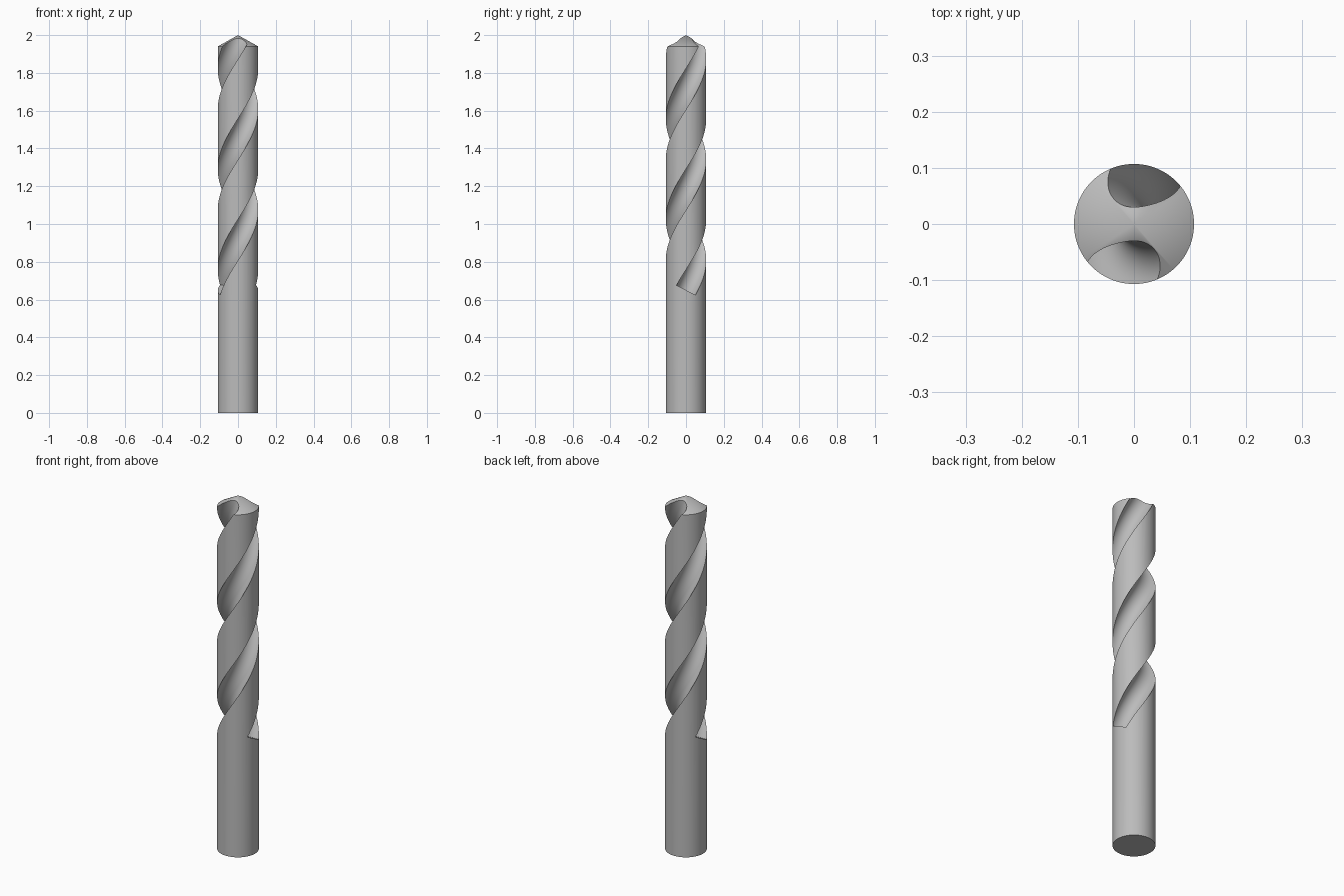
import bpy, bmesh, math
from mathutils import Vector

if "Cube" in bpy.data.objects:
    bpy.data.objects.remove(bpy.data.objects["Cube"])

R, SHOULDER, TIP = 0.107, 1.94, 2.0        # drill radius, start of point, tip height
PITCH, FLUTE_Z = 1.065, 0.65               # flute lead and lower end
PATH_R, CUT_R = 0.087, 0.057               # flute centre line and cutter radius

steel = bpy.data.materials.new("steel grey")
steel.diffuse_color = (0.5, 0.5, 0.5, 1)
steel.use_nodes = True
steel.node_tree.nodes["Principled BSDF"].inputs["Base Color"].default_value = steel.diffuse_color


def make_object(name, bm):
    bmesh.ops.recalc_face_normals(bm, faces=bm.faces[:])
    mesh = bpy.data.meshes.new(name)
    bm.to_mesh(mesh)
    bm.free()
    mesh.materials.append(steel)
    obj = bpy.data.objects.new(name, mesh)
    bpy.context.collection.objects.link(obj)
    return obj


def drill_blank(sides=96):
    # round bar with a conical point
    bm = bmesh.new()
    rings = [[bm.verts.new((R * math.cos(2 * math.pi * i / sides),
                            R * math.sin(2 * math.pi * i / sides), z))
              for i in range(sides)] for z in (0, SHOULDER)]
    apex = bm.verts.new((0, 0, TIP))
    bm.faces.new(rings[0])
    for i in range(sides):
        j = (i + 1) % sides
        bm.faces.new((rings[0][i], rings[0][j], rings[1][j], rings[1][i]))
        bm.faces.new((rings[1][i], rings[1][j], apex))
    return make_object("drill_bit", bm)


def flute_cutter(phase, steps=150, sides=48):
    # circle swept along a helix, square to the path
    bm = bmesh.new()
    rings = []
    for s in range(steps + 1):
        z = FLUTE_Z + (2.12 - FLUTE_Z) * s / steps
        a = phase + 2 * math.pi * (z - FLUTE_Z) / PITCH
        n = Vector((math.cos(a), math.sin(a), 0))
        side = Vector((-math.sin(a), math.cos(a), 0))
        t = (side * PATH_R * 2 * math.pi / PITCH + Vector((0, 0, 1))).normalized()
        b = t.cross(n)
        c = n * PATH_R + Vector((0, 0, z))
        rings.append([bm.verts.new(c + CUT_R * (n * math.cos(u) + b * math.sin(u)))
                      for u in (2 * math.pi * (i + 0.37) / sides for i in range(sides))])
    for lo, hi in zip(rings, rings[1:]):
        for i in range(sides):
            j = (i + 1) % sides
            # triangles keep the twisted cutter walls planar
            bm.faces.new((lo[i], lo[j], hi[j]))
            bm.faces.new((lo[i], hi[j], hi[i]))
    bm.faces.new(rings[0])
    bm.faces.new(rings[-1])
    obj = make_object("flute_cutter", bm)
    obj.hide_render = True
    return obj


drill = drill_blank()
cutters = [flute_cutter(p) for p in (0.0, math.pi)]
for c in cutters:
    mod = drill.modifiers.new("flute", 'BOOLEAN')
    mod.operation = 'DIFFERENCE'
    mod.solver = 'EXACT'
    mod.object = c

# bake the cuts and drop the cutters
dg = bpy.context.evaluated_depsgraph_get()
baked = bpy.data.meshes.new_from_object(drill.evaluated_get(dg))
drill.modifiers.clear()
drill.data = baked
for c in cutters:
    bpy.data.objects.remove(c, do_unlink=True)

# smooth walls, sharp cutting edges
bpy.ops.object.select_all(action='DESELECT')
drill.select_set(True)
bpy.context.view_layer.objects.active = drill
bpy.ops.object.shade_smooth_by_angle(angle=math.radians(25))
